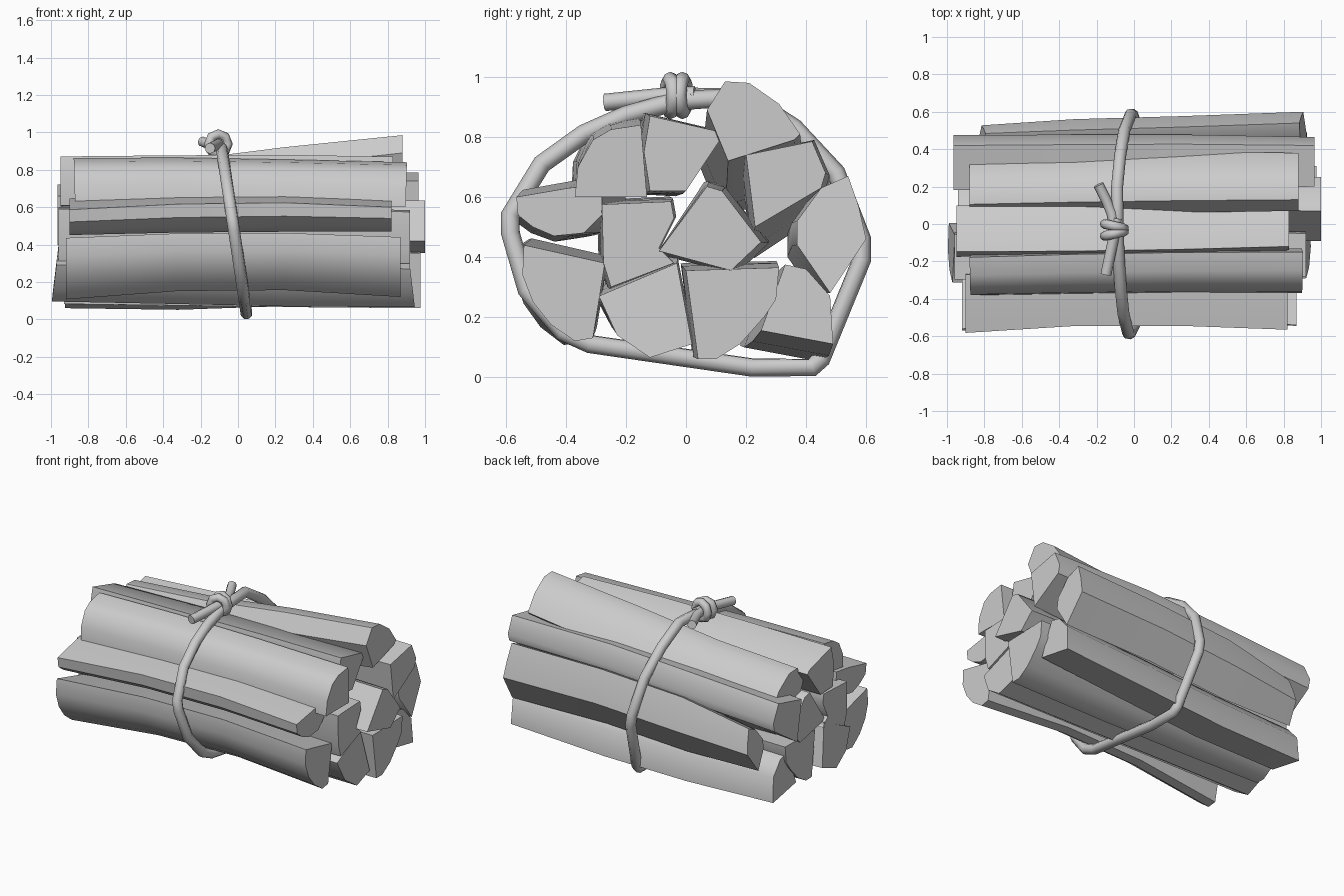
import bpy, bmesh, math
from mathutils import Vector, Matrix

if "Cube" in bpy.data.objects:
    bpy.data.objects.remove(bpy.data.objects["Cube"])


def finish(ob, angle):
    bpy.ops.object.select_all(action='DESELECT')
    ob.select_set(True)
    bpy.context.view_layer.objects.active = ob
    if ob.type == 'CURVE':
        bpy.ops.object.convert(target='MESH')
    bpy.ops.object.shade_smooth_by_angle(angle=math.radians(angle))


def log(name, x0, x1, section, mid, left, turn=0.0, tilt=0.0, grow=(1.07, 1.05)):
    """Split log: section (y, z) at the +x end, shifted and scaled (grow) at the middle and -x end."""
    pts = [Vector(p) for p in section]
    c = sum(pts, Vector((0, 0))) / len(pts)
    mid, left = Vector(mid), Vector(left)
    gm, gl = grow
    stations = [(x0, left, 1.0, gl), (-0.32, mid + left * 0.4, 0.5, gm),
                (0.25, mid, 0.15, gm), (x1, Vector((0, 0)), 0.0, 1.0)]
    bm = bmesh.new()
    rings = []
    for i, (x, shift, t, g) in enumerate(stations):
        rot = Matrix.Rotation(math.radians(turn) * t, 2)
        lean = tilt if i == 3 else -tilt if i == 0 else 0
        rings.append([bm.verts.new((x + lean * (p.y - c.y), *(c + rot @ (p - c) * g + shift)))
                      for p in pts])
    n = len(pts)
    for a, b in zip(rings, rings[1:]):
        for i in range(n):
            bm.faces.new((a[i], a[(i + 1) % n], b[(i + 1) % n], b[i]))
    bm.faces.new(rings[0])
    bm.faces.new(rings[-1])
    bmesh.ops.recalc_face_normals(bm, faces=bm.faces)
    me = bpy.data.meshes.new(name)
    bm.to_mesh(me)
    bm.free()
    ob = bpy.data.objects.new(name, me)
    bpy.context.collection.objects.link(ob)
    finish(ob, 42)


def rope(name, points, radius, closed=False):
    cu = bpy.data.curves.new(name, 'CURVE')
    cu.dimensions = '3D'
    cu.bevel_depth = radius
    cu.bevel_resolution = 2
    cu.use_fill_caps = True
    sp = cu.splines.new('POLY')
    sp.points.add(len(points) - 1)
    for p, co in zip(sp.points, points):
        p.co = (*co, 1)
    sp.use_cyclic_u = closed
    ob = bpy.data.objects.new(name, cu)
    bpy.context.collection.objects.link(ob)
    finish(ob, 50)


# Upper logs
log("log_top_back", -0.88, 0.88,
    [(.13, .985), (.21, .98), (.31, .91), (.38, .81), (.36, .79), (.14, .72), (.07, .89)],
    (.0, -.07), (-.02, -.18), 0, 0, (1.05, 1.05))
log("log_top_middle", -0.95, 0.83,
    [(-.12, .87), (.10, .82), (.12, .80), (0, .62), (-.12, .62), (-.14, .75)],
    (-.01, .0), (-.03, -.01), -3)
log("log_top_front", -0.875, 0.90,
    [(-.15, .84), (-.25, .825), (-.31, .79), (-.36, .70), (-.37, .60), (-.13, .60)],
    (-.0, .015), (-.02, .02), 3, .03, (.99, .98))
# Side logs
log("log_front", -0.90, 0.82,
    [(-.28, .64), (-.39, .63), (-.565, .60), (-.56, .54), (-.51, .50), (-.44, .47),
     (-.34, .48), (-.28, .54)],
    (.05, .015), (.0, -.01), 3, 0, (1.2, 1.1))
log("log_back_upper", -0.965, 0.965,
    [(.20, .74), (.42, .785), (.465, .68), (.45, .63), (.23, .50)],
    (.0, -.01), (.0, -.08), 3, 0, (1.12, 1.1))
log("log_back", -0.81, 0.90,
    [(.54, .67), (.575, .57), (.60, .46), (.48, .28), (.37, .44), (.37, .52), (.45, .63)],
    (-.02, -.005), (-.04, -.09), 0, -.1, (.97, .72))
# Core logs
log("log_core_back", -0.94, 1.0,
    [(.07, .635), (.12, .62), (.25, .45), (.15, .355), (-.09, .42)],
    (.01, 0), (0, .01), 3, 0, (1.1, 1.05))
log("log_core_front", -0.96, 0.92,
    [(-.28, .575), (-.05, .585), (-.04, .53), (-.09, .43), (-.04, .38), (-.25, .30),
     (-.275, .38)], (0, 0), (-.01, .01), 0)
# Lower logs
log("log_bottom_front_outer", -0.92, 0.87,
    [(-.54, .44), (-.27, .38), (-.31, .13), (-.37, .12), (-.45, .175), (-.51, .25), (-.545, .34)],
    (.02, .03), (-.03, -.01), -3, 0, (.95, 1))
log("log_bottom_front_inner", -0.98, 0.93,
    [(-.29, .27), (-.03, .38), (.02, .11), (-.12, .065), (-.23, .14)],
    (0, .01), (-.02, .03), 3, -.12, (1.04, 1.0))
log("log_bottom_middle", -0.93, 0.975,
    [(0, .355), (.31, .365), (.30, .26), (.26, .20), (.18, .11), (.10, .06), (.04, .06)],
    (-.01, .01), (-.01, .02), -1, 0, (1.03, 1.0))
log("log_bottom_back", -0.92, 0.92,
    [(.33, .375), (.40, .36), (.48, .27), (.49, .11), (.25, .155)],
    (-.02, -.03), (-.07, -.05), 0, -.04, (1.06, 1))

# Tie wrapped round the bundle, slightly slanted
loop = [(-.03, .92), (.20, .935), (.36, .83), (.50, .68), (.585, .46), (.585, .39), (.45, .06),
        (.42, .032), (.22, .032), (-.32, .11), (-.41, .15), (-.53, .29), (-.585, .48),
        (-.585, .54), (-.48, .71), (-.34, .81), (-.20, .872)]
rope("rope_loop", [(.05 - .15 * z, y, z) for y, z in loop], .032, True)

# Knot: two slightly skewed coils
for k, y in enumerate((-.052, -.012)):
    ring = [(-.105 + .052 * math.cos(a), y + (.012 - .024 * k) * math.cos(a),
             .938 + .053 * math.sin(a))
            for a in (i * math.tau / 8 for i in range(8))]
    rope(f"knot_coil_{k + 1}", ring, .026, True)

# Loose rope ends
rope("rope_end_front", [(-.09, .03, .94), (-.11, -.08, .935), (-.15, -.27, .915)], .029)
rope("rope_end_back", [(-.10, -.06, .94), (-.12, .06, .935), (-.15, .13, .935),
                       (-.19, .21, .95)], .028)
